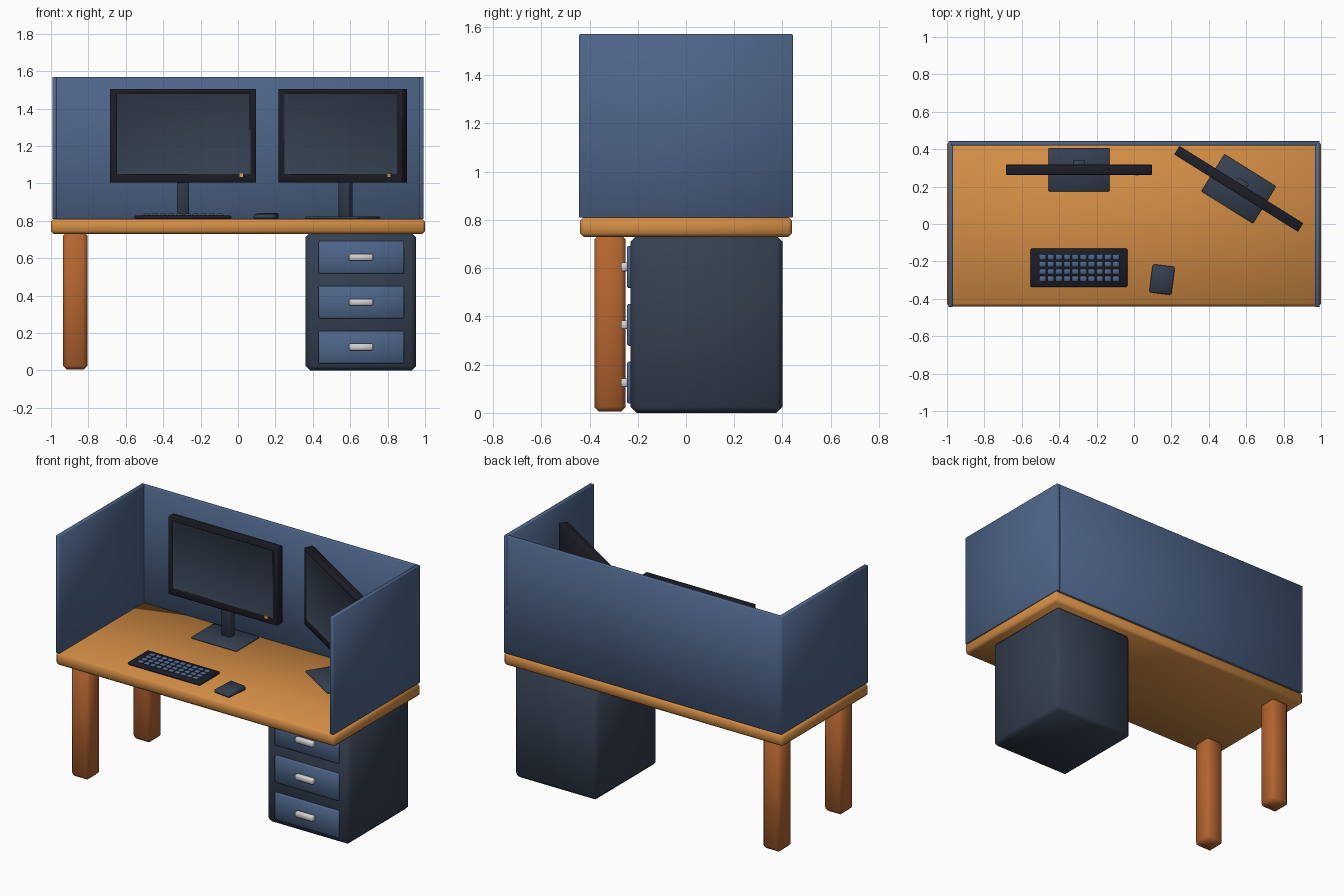
import bpy
from math import radians
from mathutils import Matrix, Vector

default = bpy.data.objects.get("Cube")
if default:
    bpy.data.objects.remove(default, do_unlink=True)


def material(name, rgb):
    m = bpy.data.materials.new(name)
    m.use_nodes = True
    colour = (*rgb, 1)
    m.diffuse_color = colour
    m.node_tree.nodes["Principled BSDF"].inputs["Base Color"].default_value = colour
    return m


WOOD = material("orange wood", (0.66, 0.27, 0.06))
LEG = material("brown wood", (0.46, 0.13, 0.03))
BLUE = material("blue fabric", (0.075, 0.13, 0.25))
SLATE = material("dark slate", (0.035, 0.05, 0.08))
BLACK = material("black plastic", (0.012, 0.012, 0.02))
METAL = material("pale metal", (0.65, 0.65, 0.65))
AMBER = material("amber light", (0.8, 0.35, 0.06))


def box(name, mat, x, y, z, bevel=0.0, place=None):
    """Box from three (low, high) ranges, softly shaded over its chamfers."""
    bpy.ops.mesh.primitive_cube_add(size=1)
    ob = bpy.context.object
    ob.name = name
    size = Vector([b - a for a, b in (x, y, z)])
    centre = Vector([(a + b) / 2 for a, b in (x, y, z)])
    ob.data.transform(Matrix.Translation(centre) @ Matrix.Diagonal((*size, 1)))
    ob.data.materials.append(mat)
    if bevel:
        mod = ob.modifiers.new("chamfer", "BEVEL")
        mod.width = bevel
        mod.segments = 1
        bpy.ops.object.shade_smooth()
    if place:
        ob.matrix_world = place
    return ob


# Desk top and legs
TOP = 0.81
box("desk_top", WOOD, (-1, 1), (-0.44, 0.44), (0.73, TOP), 0.015)
for name, y in (("front_leg", -0.315), ("back_leg", 0.315)):
    box(name, LEG, (-0.935, -0.805), (y - 0.065, y + 0.065), (0.005, 0.74), 0.02)

# Privacy panels
box("back_panel", BLUE, (-0.98, 0.98), (0.42, 0.443), (TOP, 1.57), 0.003)
for name, s in (("left_panel", 1), ("right_panel", -1)):
    box(name, BLUE, sorted((s * 0.967, s * 0.993)), (-0.443, 0.443), (TOP, 1.57), 0.003)

# Drawer cabinet
box("cabinet", SLATE, (0.36, 0.953), (-0.23, 0.4), (0, 0.735), 0.025)
for i in range(3):
    z = 0.125 + 0.24 * i
    box(f"drawer_front_{i + 1}", BLUE, (0.43, 0.888), (-0.245, -0.22),
        (z - 0.087, z + 0.087), 0.006)
    box(f"drawer_handle_{i + 1}", METAL, (0.593, 0.722), (-0.27, -0.24),
        (z - 0.018, z + 0.018), 0.006)


def framed_panel(name, place):
    """Monitor housing with an inset, recessed screen on its front."""
    import bmesh
    ob = box(name, BLACK, (-0.39, 0.39), (-0.027, 0.027), (1.005, 1.505), 0.01, place)
    ob.data.materials.append(SLATE)
    bm = bmesh.new()
    bm.from_mesh(ob.data)
    front = min(bm.faces, key=lambda f: f.calc_center_median().y)
    bmesh.ops.inset_region(bm, faces=[front], thickness=0.045)
    front.material_index = 1
    for v in front.verts:
        v.co.z += 0.012 if v.co.z < 1.2 else 0.01
    bmesh.ops.inset_region(bm, faces=[front], thickness=0.002, depth=-0.004)
    bm.to_mesh(ob.data)
    bm.free()


def monitor(prefix, x, y, angle):
    place = Matrix.Translation((x, y, 0)) @ Matrix.Rotation(radians(angle), 4, "Z")
    framed_panel(prefix + "_monitor", place)
    box(prefix + "_power_light", AMBER, (0.303, 0.322), (-0.031, -0.025),
        (1.033, 1.052), 0, place)
    box(prefix + "_monitor_neck", SLATE, (-0.033, 0.033), (0.005, 0.052),
        (TOP, 1.25), 0.005, place)
    box(prefix + "_monitor_base", SLATE, (-0.163, 0.163), (-0.117, 0.117),
        (TOP, 0.823), 0.004, place)


monitor("centre", -0.294, 0.29, 0)
monitor("angled", 0.56, 0.188, -32)

# Keyboard with a grid of keys
box("keyboard", BLACK, (-0.553, -0.036), (-0.337, -0.132), (TOP, 0.829), 0.005)
for row in range(4):
    for col in range(10):
        x, y = -0.488 + 0.0435 * col, -0.293 + 0.0385 * row
        box(f"key_{row + 1}_{col + 1}", BLUE, (x - 0.018, x + 0.018),
            (y - 0.015, y + 0.015), (0.825, 0.838), 0.005)

# Mouse, lower towards the user
spot = Matrix.Translation((0.15, -0.297, 0)) @ Matrix.Rotation(radians(-7), 4, "Z")
mouse = box("mouse", SLATE, (-0.06, 0.06), (-0.076, 0.076), (TOP, 0.842), 0.008, spot)
for v in mouse.data.vertices:
    if v.co.z > 0.83 and v.co.y < 0:
        v.co.z -= 0.008
